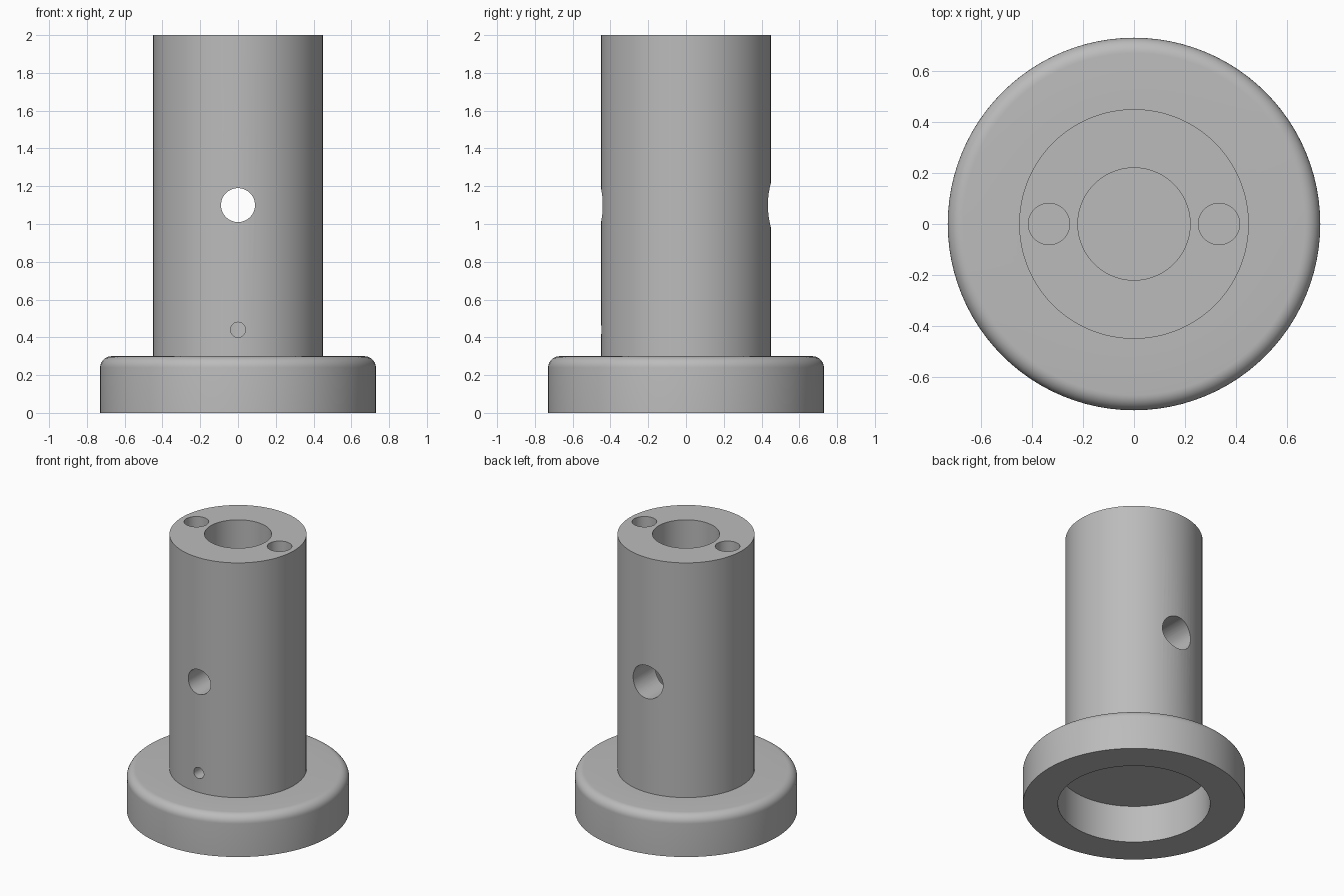
import bpy, bmesh, math
from mathutils import Vector

cube = bpy.data.objects.get("Cube")
if cube:
    bpy.data.objects.remove(cube, do_unlink=True)

grey = bpy.data.materials.new("plain grey")
grey.use_nodes = True
colour = (0.5, 0.5, 0.5, 1)
grey.diffuse_color = colour
grey.node_tree.nodes["Principled BSDF"].inputs["Base Color"].default_value = colour


def add_object(name, bm):
    mesh = bpy.data.meshes.new(name)
    bm.to_mesh(mesh)
    bm.free()
    mesh.materials.append(grey)
    obj = bpy.data.objects.new(name, mesh)
    bpy.context.collection.objects.link(obj)
    return obj


def lathe(name, profile, steps=96):
    """Revolve (radius, height) points around the z axis."""
    bm = bmesh.new()
    verts = [bm.verts.new((r, 0, z)) for r, z in profile]
    edges = [bm.edges.new(pair) for pair in zip(verts, verts[1:])]
    bmesh.ops.spin(bm, geom=verts + edges, cent=(0, 0, 0), axis=(0, 0, 1),
                   angle=math.tau, steps=steps, use_merge=False)
    bmesh.ops.remove_doubles(bm, verts=bm.verts, dist=0.0001)
    bmesh.ops.recalc_face_normals(bm, faces=bm.faces)
    return add_object(name, bm)


def drill(body, name, start, end, radius):
    """Cut a round hole between two points."""
    start, end = Vector(start), Vector(end)
    axis = end - start
    bm = bmesh.new()
    bmesh.ops.create_cone(bm, cap_ends=True, segments=48, radius1=radius,
                          radius2=radius, depth=axis.length)
    turn = axis.to_track_quat('Z', 'Y').to_matrix()
    bmesh.ops.rotate(bm, verts=bm.verts, cent=(0, 0, 0), matrix=turn)
    bmesh.ops.translate(bm, verts=bm.verts, vec=(start + end) / 2)
    cutter = add_object(name, bm)
    cutter.hide_render = True
    mod = body.modifiers.new(name, 'BOOLEAN')
    mod.operation = 'DIFFERENCE'
    mod.solver = 'EXACT'
    mod.object = cutter
    bpy.context.view_layer.objects.active = body
    bpy.ops.object.modifier_apply(modifier=name)
    bpy.data.objects.remove(cutter, do_unlink=True)


# Flange with rounded rim and underside recess, tube and blind centre bore
FILLET, RIM, TOP = 0.06, 0.73, 0.3
fillet = [(RIM - FILLET + FILLET * math.cos(a), TOP - FILLET + FILLET * math.sin(a))
          for a in (math.pi / 2 * i / 8 for i in range(9))]
profile = ([(0, 0.27), (0.5, 0.27), (0.5, 0), (RIM, 0)] + fillet
           + [(0.45, TOP), (0.45, 2), (0.22, 2), (0.22, 0.4), (0, 0.4)])
body = lathe("flanged_tube", profile)

# Two holes down the tube wall
for side, x in (("left", 0.333), ("right", -0.333)):
    drill(body, side + "_wall_hole", (x, 0, 2.1), (x, 0, 1), 0.081)

# Cross hole, wider at the back, and the small drain hole
drill(body, "front_cross_hole", (0, -0.6, 1.1), (0, 0, 1.1), 0.09)
drill(body, "back_cross_hole", (0, 0.6, 1.1), (0, 0, 1.1), 0.12)
drill(body, "drain_hole", (0, -0.6, 0.44), (0, -0.1, 0.44), 0.04)

# Smooth curves with crisp edges
bpy.ops.object.select_all(action='DESELECT')
body.select_set(True)
bpy.context.view_layer.objects.active = body
bpy.ops.object.shade_smooth_by_angle(angle=math.radians(30))
